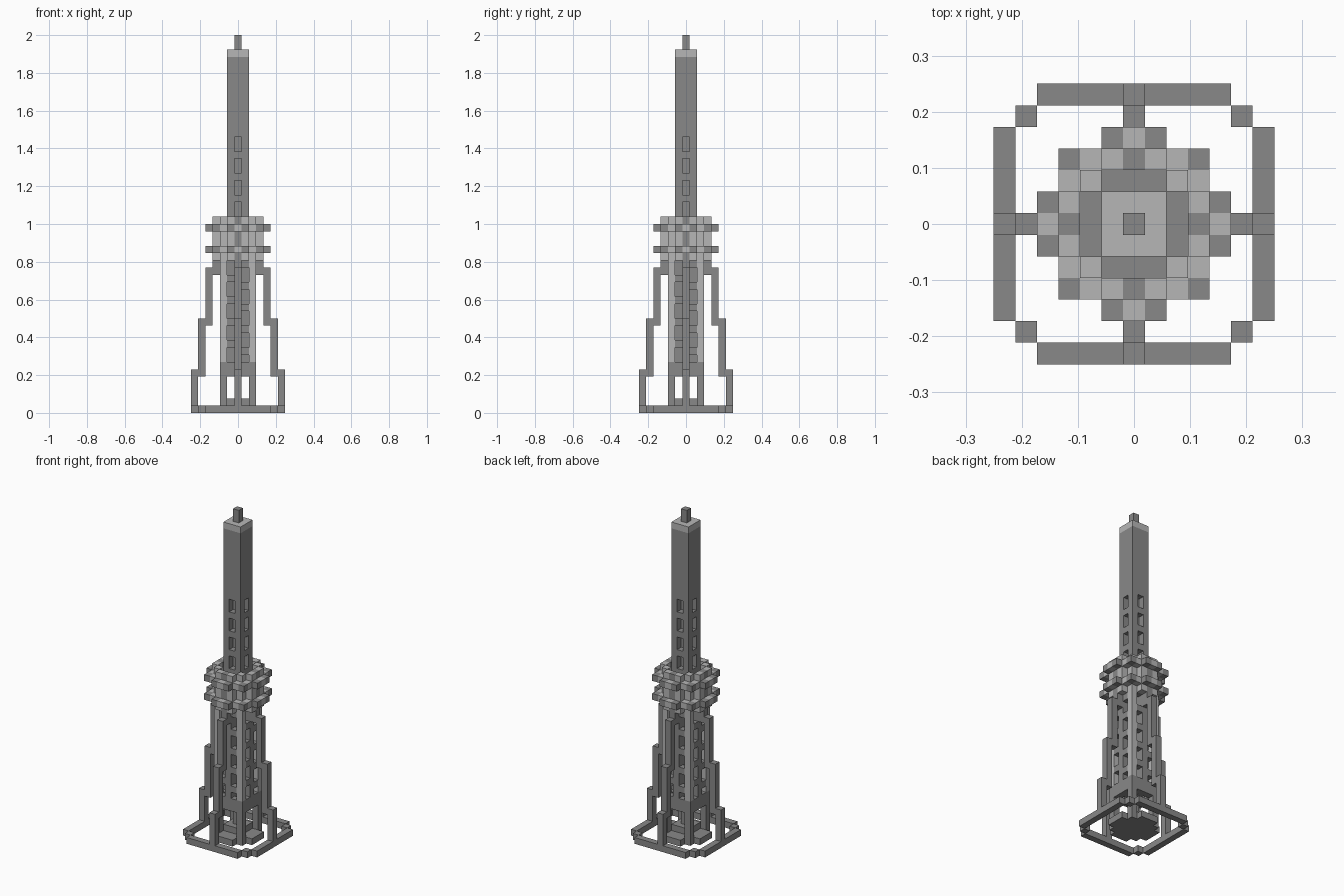
import bpy
import bmesh
from mathutils import Vector

cube = bpy.data.objects.get("Cube")
if cube:
    bpy.data.objects.remove(cube, do_unlink=True)

UNIT = 2 / 52  # edge of one block
cells = {}     # block position -> (part, material slot)
DARK, LIGHT = 0, 1


def make_material(name, value):
    mat = bpy.data.materials.new(name)
    mat.use_nodes = True
    colour = (value, value, value, 1)
    mat.diffuse_color = colour
    mat.node_tree.nodes["Principled BSDF"].inputs["Base Color"].default_value = colour
    return mat


materials = [make_material("dark grey", 0.25), make_material("light grey", 0.47)]


def turns(x, y):
    """The four quarter-turn copies of a position."""
    return {(x, y), (-y, x), (-x, -y), (y, -x)}


def column(part, x, y, bottom, top, slot=DARK):
    """Four upright columns around the axis, from bottom up to top."""
    for px, py in turns(x, y):
        for z in range(bottom, top):
            cells[px, py, z] = (part, slot)


def both(part, x, y, bottom, top, slot=DARK):
    """Columns mirrored as well as turned."""
    column(part, x, y, bottom, top, slot)
    column(part, x, -y, bottom, top, slot)


def slab(part, half, bottom, top, slot=DARK):
    for x in range(-half, half + 1):
        for y in range(-half, half + 1):
            for z in range(bottom, top):
                cells[x, y, z] = (part, slot)


def carve(x, y, z):
    for px, py in turns(x, y):
        cells.pop((px, py, z), None)


# Ground ring with clipped corners
for side in range(-4, 5):
    column("ground_ring", 6, side, 0, 1)
column("ground_ring", 5, 5, 0, 1)

# Round floor and plinth
for x in range(-3, 4):
    for y in range(-3, 4):
        if abs(x) + abs(y) <= 4:
            cells[x, y, 0] = ("floor", DARK)
slab("floor", 1, 1, 2)

# Core with a cross section, open at the bottom
column("core", 0, 0, 1, 27)
column("core", 1, 0, 5, 27)

# Lattice walls between the corner pillars
for side in (-1, 0, 1):
    column("lattice_wall", 2, side, 5, 24)
for z in range(7, 21):
    if z % 3:
        carve(2, -1, z)
    if (z + 1) % 3:
        carve(2, 1, z)

# Corner pillars, dark feet below light shafts
column("corner_pillar", 2, 2, 0, 7)
column("corner_pillar", 2, 2, 7, 27, LIGHT)

# Stepped buttresses
for x, bottom, top in ((6, 0, 6), (5, 5, 13), (4, 12, 20), (3, 19, 27)):
    column("buttress", x, 0, bottom, top)

# Gallery: roof deck, light posts and two ledges
slab("gallery_deck", 1, 23, 25)
for side in (-1, 0, 1):
    column("gallery_deck", 2, side, 24, 25)
both("gallery_post", 3, 1, 21, 27, LIGHT)
for z in (22, 25):
    both("gallery_ledge", 4, 1, z, z + 1)
    column("gallery_ledge", 4, 0, z, z + 1, LIGHT)
    both("gallery_ledge", 3, 2, z, z + 1, LIGHT)
    column("gallery_ledge", 3, 3, z, z + 1)

# Spire with sunken windows, light cap and mast
slab("spire", 1, 25, 49)
for sill in range(27, 37, 3):
    for z in (sill, sill + 1):
        carve(1, 0, z)
slab("spire_cap", 1, 49, 50, LIGHT)
slab("mast", 0, 50, 52)


# Turn the blocks of each part into one mesh of outer faces
NORMALS = [Vector(n) for axis in range(3) for n in
           ([s if i == axis else 0 for i in range(3)] for s in (-1, 1))]


def build(part):
    bm = bmesh.new()
    for cell, (owner, slot) in cells.items():
        if owner != part:
            continue
        centre = Vector(cell) + Vector((0, 0, 0.5))
        for n in NORMALS:
            if tuple(int(a + b) for a, b in zip(cell, n)) in cells:
                continue
            u = Vector((n.y, n.z, n.x))
            v = n.cross(u)
            corners = [centre + (n + u * a + v * b) / 2
                       for a, b in ((-1, -1), (1, -1), (1, 1), (-1, 1))]
            face = bm.faces.new([bm.verts.new(c * UNIT) for c in corners])
            face.material_index = slot
    bmesh.ops.remove_doubles(bm, verts=bm.verts, dist=UNIT / 100)
    bmesh.ops.dissolve_limit(bm, angle_limit=0.01, verts=bm.verts, edges=bm.edges,
                             delimit={"MATERIAL"})
    mesh = bpy.data.meshes.new(part)
    bm.to_mesh(mesh)
    bm.free()
    for mat in materials:
        mesh.materials.append(mat)
    bpy.context.collection.objects.link(bpy.data.objects.new(part, mesh))


for name in sorted({owner for owner, _ in cells.values()}):
    build(name)
